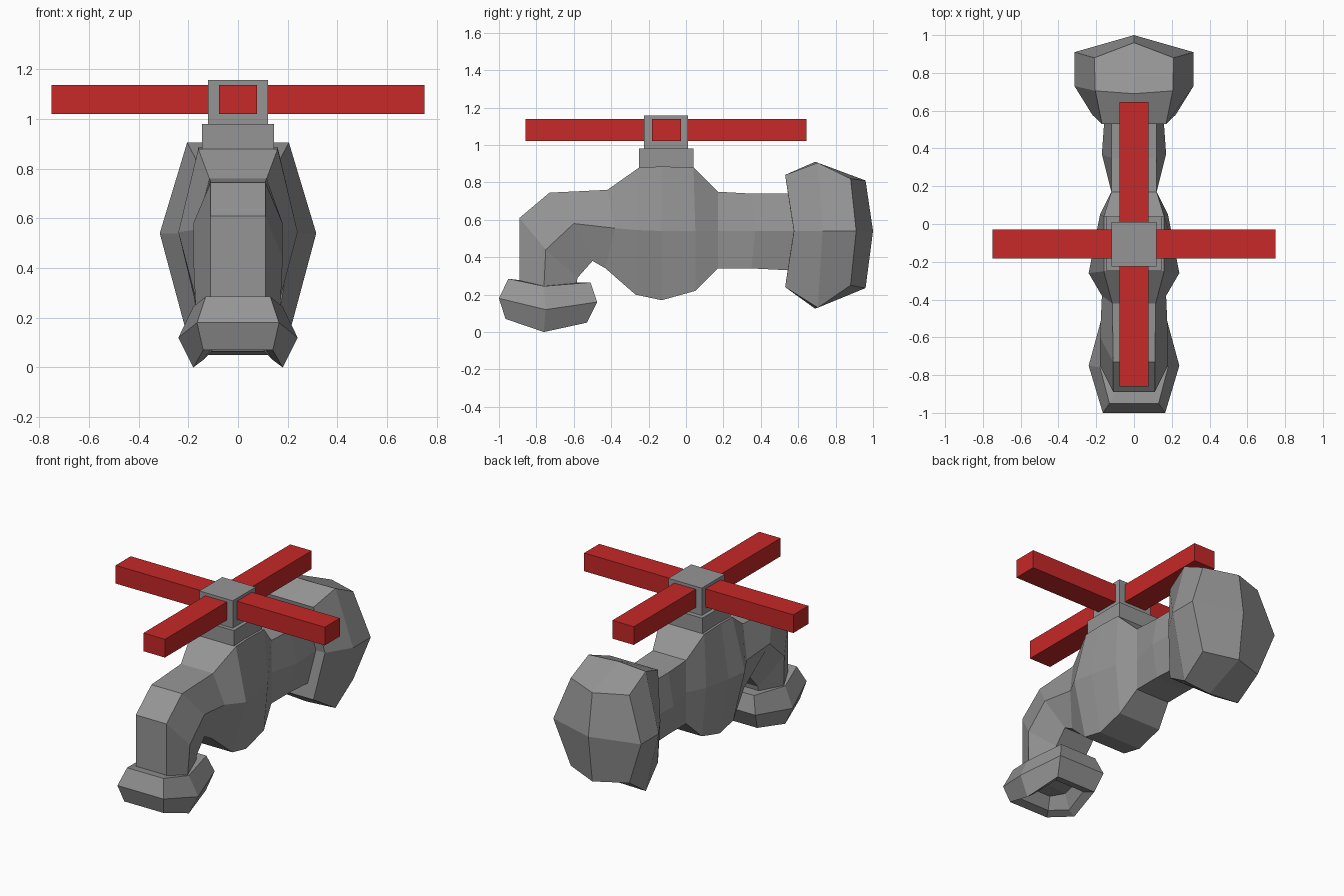
import bpy, bmesh
from mathutils import Vector

if "Cube" in bpy.data.objects:
    bpy.data.objects.remove(bpy.data.objects["Cube"])

RED = bpy.data.materials.new("red_paint")
RED.diffuse_color = (0.57, 0.021, 0.021, 1)
RED.use_nodes = True
RED.node_tree.nodes["Principled BSDF"].inputs["Base Color"].default_value = RED.diffuse_color
IRON = bpy.data.materials.new("dark_iron")
IRON.diffuse_color = (0.3, 0.3, 0.3, 1)
IRON.use_nodes = True
IRON.node_tree.nodes["Principled BSDF"].inputs["Base Color"].default_value = IRON.diffuse_color


def finish(name, bm, mat):
    bmesh.ops.recalc_face_normals(bm, faces=bm.faces)
    mesh = bpy.data.meshes.new(name)
    bm.to_mesh(mesh)
    bm.free()
    mesh.materials.append(mat)
    ob = bpy.data.objects.new(name, mesh)
    bpy.context.collection.objects.link(ob)
    return ob


def loft(name, halves, start, end):
    """Skin mirrored half rings (x, y, z) and cap both ends around centre points."""
    bm = bmesh.new()
    rings = []
    for half in halves:
        full = list(half) + [(-x, y, z) for x, y, z in reversed(half) if x > 0]
        rings.append([bm.verts.new(p) for p in full])
    n = len(rings[0])
    for a, b in zip(rings, rings[1:]):
        for i in range(n):
            j = (i + 1) % n
            bm.faces.new((a[i], a[j], b[j], b[i]))
    step = 2 if n == 8 else 1      # four quads on eight-sided ends, else a fan
    for ring, centre in ((rings[0], start), (rings[-1], end)):
        c = bm.verts.new(centre)
        for i in range(0, n, step):
            bm.faces.new([c] + [ring[(i + k) % n] for k in range(step + 1)])
    return finish(name, bm, IRON)


def box(name, lo, hi, mat=IRON):
    bm = bmesh.new()
    bmesh.ops.create_cube(bm, size=1)
    lo, hi = Vector(lo), Vector(hi)
    for v in bm.verts:
        v.co = (lo + hi) / 2 + v.co * (hi - lo)
    return finish(name, bm, mat)


# Pipe, bulging valve chamber and elbow: (x, y, z) at top, side and bottom
loft("valve_body", [
    [(.12, .55, .74), (.155, .58, .54), (.12, .55, .33)],
    [(.12, .35, .74), (.17, .37, .54), (.12, .35, .34)],
    [(.12, .17, .75), (.12, .17, .54), (.12, .17, .34)],
    [(.16, .04, .88), (.18, .05, .54), (.15, .05, .22)],
    [(.16, -.13, .885), (.215, -.13, .54), (.15, -.13, .17)],
    [(.16, -.25, .88), (.24, -.26, .545), (.15, -.27, .20)],
    [(.115, -.42, .76), (.17, -.38, .555), (.115, -.43, .34)],
    [(.11, -.73, .745), (.18, -.60, .58), (.11, -.50, .38)],
    [(.11, -.89, .61), (.18, -.75, .44), (.11, -.58, .29)],
    [(.11, -.89, .25), (.17, -.76, .23), (.11, -.59, .23)],
], (0, .57, .54), (0, -.76, .23))

# Wide inlet flange with a pointed back
loft("inlet_flange", [
    [(0, .53, .84), (.17, .53, .84), (.22, .577, .54), (.17, .53, .24), (0, .53, .24)],
    [(0, .69, .91), (.205, .705, .905), (.315, .73, .54), (.205, .705, .13), (0, .69, .125)],
    [(0, .96, .81), (.21, .88, .82), (.315, .91, .54), (.21, .88, .25), (0, .96, .235)],
], (0, .575, .54), (0, 1, .54))

# Outlet collar, hollow underneath: front, side and back points
loft("outlet_collar", [
    [(.13, -.95, .285), (.18, -.76, .245), (.13, -.51, .265)],
    [(.165, -1.0, .18), (.24, -.75, .12), (.165, -.475, .16)],
    [(.14, -.965, .07), (.18, -.76, 0), (.14, -.53, .05)],
    [(.105, -.91, .08), (.14, -.76, .03), (.105, -.59, .065)],
    [(.085, -.87, .15), (.11, -.76, .13), (.085, -.63, .14)],
], (0, -.75, .26), (0, -.76, .14))

# Stem and handle hub
box("stem_base", (-.145, -.25, .86), (.145, .04, .98))
box("handle_hub", (-.12, -.225, .98), (.12, .01, 1.157))

# Cross handle arms
for side in (-1, 1):
    xs = sorted((side * .11, side * .75))
    ys = sorted((-.107 + side * .11, -.107 + side * .752))
    box("handle_arm_side", (xs[0], -.182, 1.02), (xs[1], -.028, 1.138), RED)
    box("handle_arm_long", (-.077, ys[0], 1.02), (.077, ys[1], 1.138), RED)
